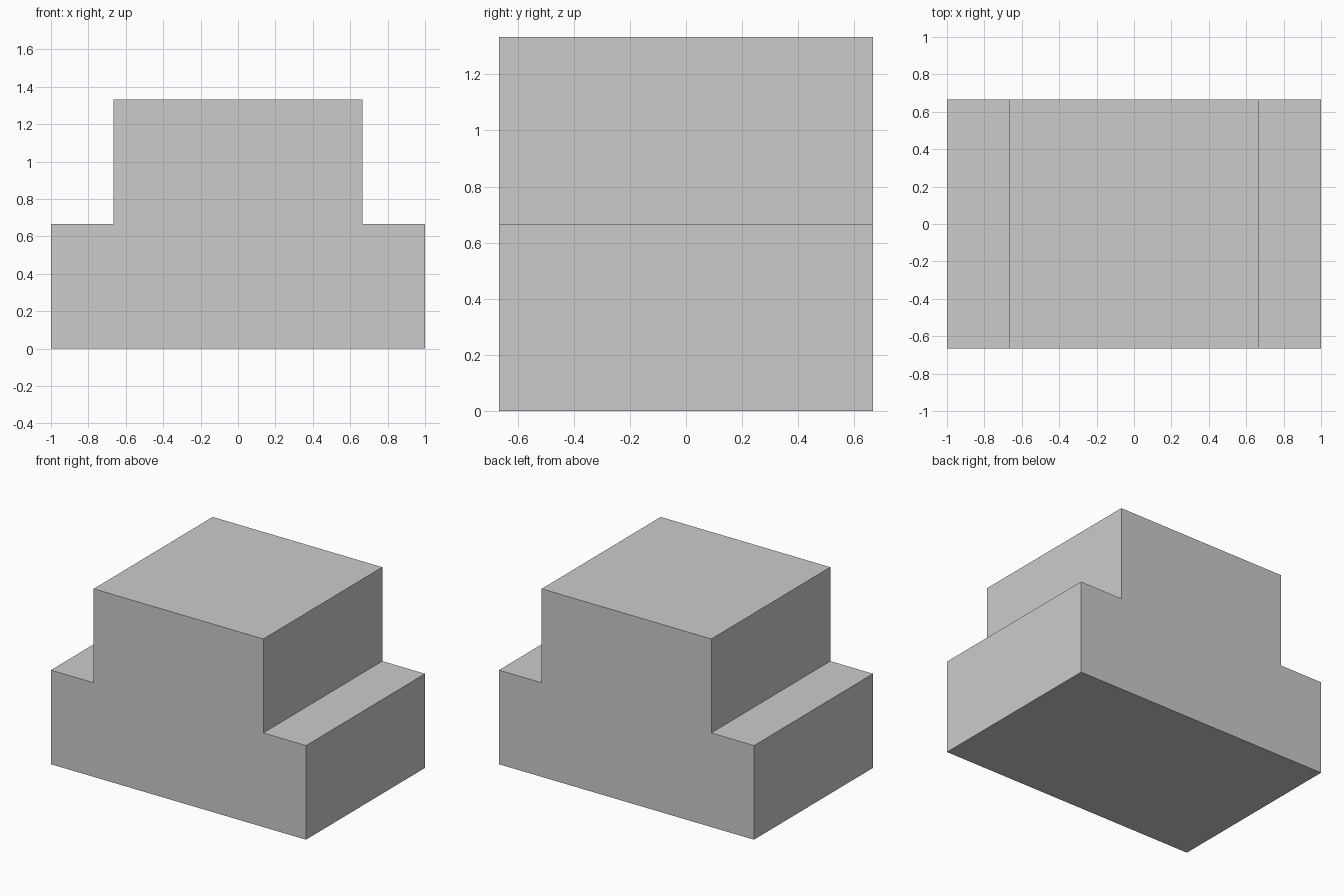
import bpy
import bmesh

if "Cube" in bpy.data.objects:
    bpy.data.objects.remove(bpy.data.objects["Cube"])

BASE_HALF, TOP_HALF = 1.0, 0.665
STEP_Z, TOP_Z = 0.667, 1.333
DEPTH = 1.333

# Stepped front profile: right half, mirrored to the left
right = [(BASE_HALF, 0), (BASE_HALF, STEP_Z), (TOP_HALF, STEP_Z), (TOP_HALF, TOP_Z)]
profile = right + [(-x, z) for x, z in reversed(right)]

# Extrude the profile from front to back
bm = bmesh.new()
face = bm.faces.new([bm.verts.new((x, -DEPTH / 2, z)) for x, z in profile])
result = bmesh.ops.extrude_face_region(bm, geom=[face], use_keep_orig=True)
back = [v for v in result["geom"] if isinstance(v, bmesh.types.BMVert)]
bmesh.ops.translate(bm, verts=back, vec=(0, DEPTH, 0))
bmesh.ops.recalc_face_normals(bm, faces=bm.faces)

mesh = bpy.data.meshes.new("stepped_block")
bm.to_mesh(mesh)
bm.free()
bpy.context.collection.objects.link(bpy.data.objects.new("stepped_block", mesh))
